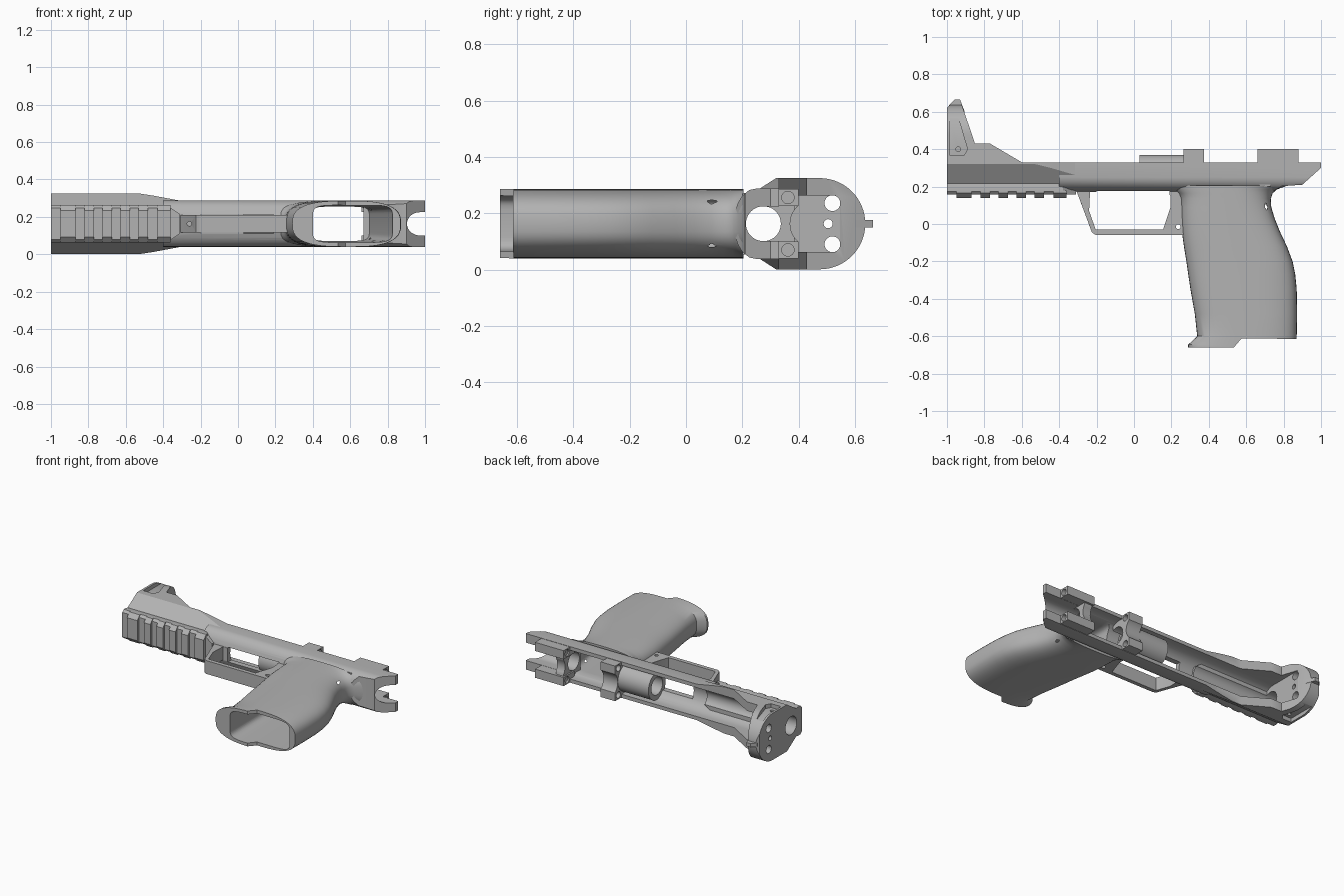
import bpy, bmesh, math
from mathutils import Vector

cube = bpy.data.objects.get("Cube")
if cube:
    bpy.data.objects.remove(cube)

MID = 0.163      # centre plane height
BORE_Y = 0.275   # bore axis

grey = bpy.data.materials.new("matte_grey")
grey.use_nodes = True
tone = (0.45, 0.45, 0.45, 1)
grey.diffuse_color = tone
grey.node_tree.nodes["Principled BSDF"].inputs["Base Color"].default_value = tone


def loft(name, rings):
    """Skin a closed solid over rings of equal point count."""
    bm = bmesh.new()
    rows = [[bm.verts.new(p) for p in r] for r in rings]
    n = len(rows[0])
    for a, b in zip(rows, rows[1:]):
        for i in range(n):
            j = (i + 1) % n
            bm.faces.new((a[i], a[j], b[j], b[i]))
    bm.faces.new(rows[0][::-1])
    bm.faces.new(rows[-1])
    bmesh.ops.recalc_face_normals(bm, faces=bm.faces)
    mesh = bpy.data.meshes.new(name)
    bm.to_mesh(mesh)
    bm.free()
    mesh.materials.append(grey)
    ob = bpy.data.objects.new(name, mesh)
    bpy.context.collection.objects.link(ob)
    return ob


def side_prism(name, pts, half, mid=MID):
    """Outline in x, y with thickness along z."""
    return loft(name, [[(x, y, mid + s * half) for x, y in pts] for s in (-1, 1)])


def long_prism(name, pts, x0, x1):
    """Cross-section in y, z offset, run along x."""
    return loft(name, [[(x, y, MID + z) for y, z in pts] for x in (x0, x1)])


def box(name, x0, x1, y0, y1, z0, z1):
    return long_prism(name, [(y0, z0), (y1, z0), (y1, z1), (y0, z1)], x0, x1)


def circle(a, b, r, n=40):
    return [(a + r * math.cos(math.tau * i / n), b + r * math.sin(math.tau * i / n)) for i in range(n)]


def rod(name, x0, x1, y, z, r):
    return long_prism(name, circle(y, z, r), x0, x1)


def oval(y, x0, x1, half, power, n=48):
    """Superellipse ring in the x, z plane."""
    ring = []
    for i in range(n):
        c, s = math.cos(math.tau * i / n), math.sin(math.tau * i / n)
        cx = math.copysign(abs(c) ** (2 / power), c)
        sz = math.copysign(abs(s) ** (2 / power), s)
        ring.append(((x0 + x1) / 2 + cx * (x1 - x0) / 2, y, MID + sz * half))
    return ring


def combine(ob, tools, op="DIFFERENCE"):
    for t in tools:
        m = ob.modifiers.new(op.lower(), "BOOLEAN")
        m.operation, m.object, m.solver = op, t, "EXACT"
        bpy.context.view_layer.objects.active = ob
        bpy.ops.object.modifier_apply(modifier=m.name)
    return ob


cutters = []


def cutter(ob):
    ob.hide_render = True
    cutters.append(ob)
    return ob


# Shared cutters: bore, open channel, magazine well, floor slot
bore = cutter(rod("bore_cut", -1.1, 1.1, BORE_Y, 0, 0.062))
arc = [(0.30 - 0.1 * math.sin(math.pi * i / 16), 0.1 * math.cos(math.pi * i / 16)) for i in range(17)]
channel = cutter(long_prism("channel_cut", [(0.6, 0.1)] + arc + [(0.6, -0.1)], -0.89, 0.67))
rear_channel = cutter(box("rear_channel_cut", 0.72, 1.1, BORE_Y, 0.6, -0.062, 0.062))
well = cutter(loft("well_cut", [oval(-0.7, 0.40, 0.84, 0.1, 6), oval(0.45, 0.39, 0.665, 0.09, 6)]))
slot = cutter(box("slot_cut", -0.2, 0.19, 0.1, 0.4, -0.052, 0.05))

# Main frame: rounded section trimmed by the side outline
half_section = [(0.33, 0.125), (0.25, 0.125), (0.225, 0.12), (0.2, 0.1), (0.185, 0.075), (0.173, 0.04)]
frame = long_prism("frame", half_section + [(y, -z) for y, z in reversed(half_section)], -0.4, 1.0)
frame_side = cutter(side_prism("frame_outline", [
    (-0.5, 0.1), (0.72, 0.1), (0.745, 0.175), (0.79, 0.202), (0.9, 0.21), (1.0, 0.3), (1.0, 0.4), (-0.5, 0.4)], 0.3))
combine(frame, [frame_side], "INTERSECT")
combine(frame, [bore, channel, rear_channel, well, slot])

# Front shroud with round end plate
dome = [(0.475 + 0.162 * math.cos(a), 0.162 * math.sin(a))
        for a in (math.pi * (i / 32 - 0.5) for i in range(33))]
shroud = long_prism("front_shroud", [(0.2, -0.085)] + [(0.32, -0.162)] + dome + [(0.32, 0.162), (0.2, 0.085)], -1, -0.3)
shroud_side = cutter(side_prism("shroud_outline", [
    (-1, 0.1), (-1, 0.62), (-0.97, 0.65), (-0.925, 0.65), (-0.85, 0.43),
    (-0.77, 0.43), (-0.6, 0.33), (-0.31, 0.33), (-0.31, 0.1)], 0.3))
plan = [(-1.1, 0.17), (-0.58, 0.17), (-0.45, 0.15), (-0.3, 0.122)]
plan = plan + [(x, -z) for x, z in reversed(plan)]
shroud_plan = cutter(loft("shroud_plan", [[(x, y, MID + z) for x, z in plan] for y in (0.1, 0.8)]))
combine(shroud, [shroud_side, shroud_plan], "INTERSECT")
combine(shroud, [bore, channel])
holes = [cutter(rod("plate_hole", -1.1, -0.7, 0.52, s * 0.073, 0.028)) for s in (-1, 1)]
holes.append(cutter(rod("pin_hole", -1.1, -0.7, 0.505, 0, 0.016)))
for s in (-1, 1):   # triangular side pockets and their pin holes
    holes.append(cutter(side_prism("pocket_cut", [(-0.985, 0.63), (-0.985, 0.365), (-0.91, 0.365),
                                                  (-0.89, 0.4), (-0.955, 0.62)], 0.03, MID + s * 0.165)))
    holes.append(cutter(side_prism("pocket_hole", circle(-0.94, 0.4, 0.012, 16), 0.08, MID + s * 0.165)))
combine(shroud, holes)

# Thin sight blade on the end plate
side_prism("sight_blade", [(-0.99, 0.6), (-0.99, 0.635), (-0.96, 0.665), (-0.93, 0.665), (-0.905, 0.6)], 0.013)

# Accessory rail: chamfered base and row of teeth
rail_section = [(0.24, 0.09), (0.2, 0.1), (0.175, 0.1), (0.158, 0.085)]
rail_section += [(y, -z) for y, z in reversed(rail_section)]
rail = long_prism("rail_base", rail_section, -1.0, -0.31)
rail_cuts = [bore]
for s in (-1, 1):   # tapered rear corners
    rail_cuts.append(cutter(loft("rail_taper", [
        [(x, y, MID + s * z) for x, z in ((-0.38, 0.1), (-0.3, 0.045), (-0.25, 0.2), (-0.38, 0.2))]
        for y in (0.1, 0.3)])))
combine(rail, rail_cuts)
teeth = [(-0.95, -0.87)] + [(-0.82 + i * 0.096, -0.77 + i * 0.096) for i in range(4)] + [(-0.43, -0.36)]
for x0, x1 in teeth:
    long_prism("rail_tooth", [(0.18, 0.1), (0.165, 0.1), (0.138, 0.07),
                              (0.138, -0.07), (0.165, -0.1), (0.18, -0.1)], x0, x1)

# Trigger guard loop
guard = side_prism("trigger_guard", [(-0.32, 0.2), (-0.305, 0.17), (-0.225, -0.045), (-0.205, -0.058),
                                     (0.3, -0.058), (0.3, 0.19)], 0.046)
guard_opening = cutter(side_prism("guard_opening", [
    (-0.235, 0.172), (-0.24, 0.07), (-0.205, -0.03), (0.155, -0.03), (0.195, 0.09), (0.195, 0.15), (0.18, 0.172)], 0.2))
guard_pin = cutter(side_prism("guard_pin_cut", circle(0.237, -0.015, 0.013, 16), 0.3))
guard_screw = cutter(loft("guard_screw_cut", [[(x, y, MID + z) for x, z in circle(-0.26, 0, 0.012, 16)]
                                              for y in (-0.1, 0.4)]))
combine(guard, [guard_opening, guard_pin, guard_screw, bore, slot])

# Hollow grip lofted from oval sections: y, front x, back x
grip_rows = [(-0.66, 0.29, 0.87), (-0.645, 0.29, 0.87), (-0.6, 0.338, 0.87), (-0.48, 0.325, 0.872),
             (-0.35, 0.302, 0.87), (-0.27, 0.29, 0.862), (-0.2, 0.28, 0.848), (-0.12, 0.267, 0.818),
             (-0.04, 0.256, 0.78), (0.03, 0.252, 0.752), (0.09, 0.25, 0.734), (0.135, 0.248, 0.731),
             (0.165, 0.235, 0.742), (0.185, 0.21, 0.765), (0.205, 0.19, 0.82)]
grip = loft("grip", [oval(y, a, b, 0.123, 2.8) for y, a, b in grip_rows])
base_cut = cutter(side_prism("base_cut", [(0.525, -0.67), (0.575, -0.612), (0.95, -0.615), (0.95, -0.7), (0.525, -0.7)], 0.3))
combine(grip, [base_cut, well, bore, channel, guard_pin])

# Inner barrel sleeve
sleeve = rod("inner_sleeve", 0.03, 0.3, BORE_Y, 0, 0.095)
combine(sleeve, [bore])

# Middle bridge with saddle and blind sockets
saddle = cutter(rod("saddle_cut", 0.2, 0.95, 0.455, 0, 0.085))
sockets = [cutter(rod("socket_cut", x - 0.04, x + 0.04, 0.362, s * 0.093, 0.022))
           for x in (0.26, 0.38, 0.66, 0.88) for s in (-1, 1)]
bridge = box("middle_bridge", 0.265, 0.375, 0.24, 0.4, -0.122, 0.122)
combine(bridge, [bore, saddle] + sockets)

# Rear bosses and the cross wall between them
for s in (-1, 1):
    boss = box("rear_boss", 0.66, 0.88, 0.28, 0.4, s * 0.093 - 0.03, s * 0.093 + 0.03)
    combine(boss, [bore] + sockets)
wall = box("rear_wall", 0.67, 0.73, 0.2, 0.385, -0.11, 0.11)
combine(wall, [bore, saddle])

# Tidy up and shade
for c in cutters:
    bpy.data.objects.remove(c)
bpy.ops.object.select_all(action="DESELECT")
for ob in bpy.context.collection.objects:
    if ob.type == "MESH":
        ob.select_set(True)
        bpy.context.view_layer.objects.active = ob
bpy.ops.object.shade_smooth_by_angle(angle=math.radians(32))
